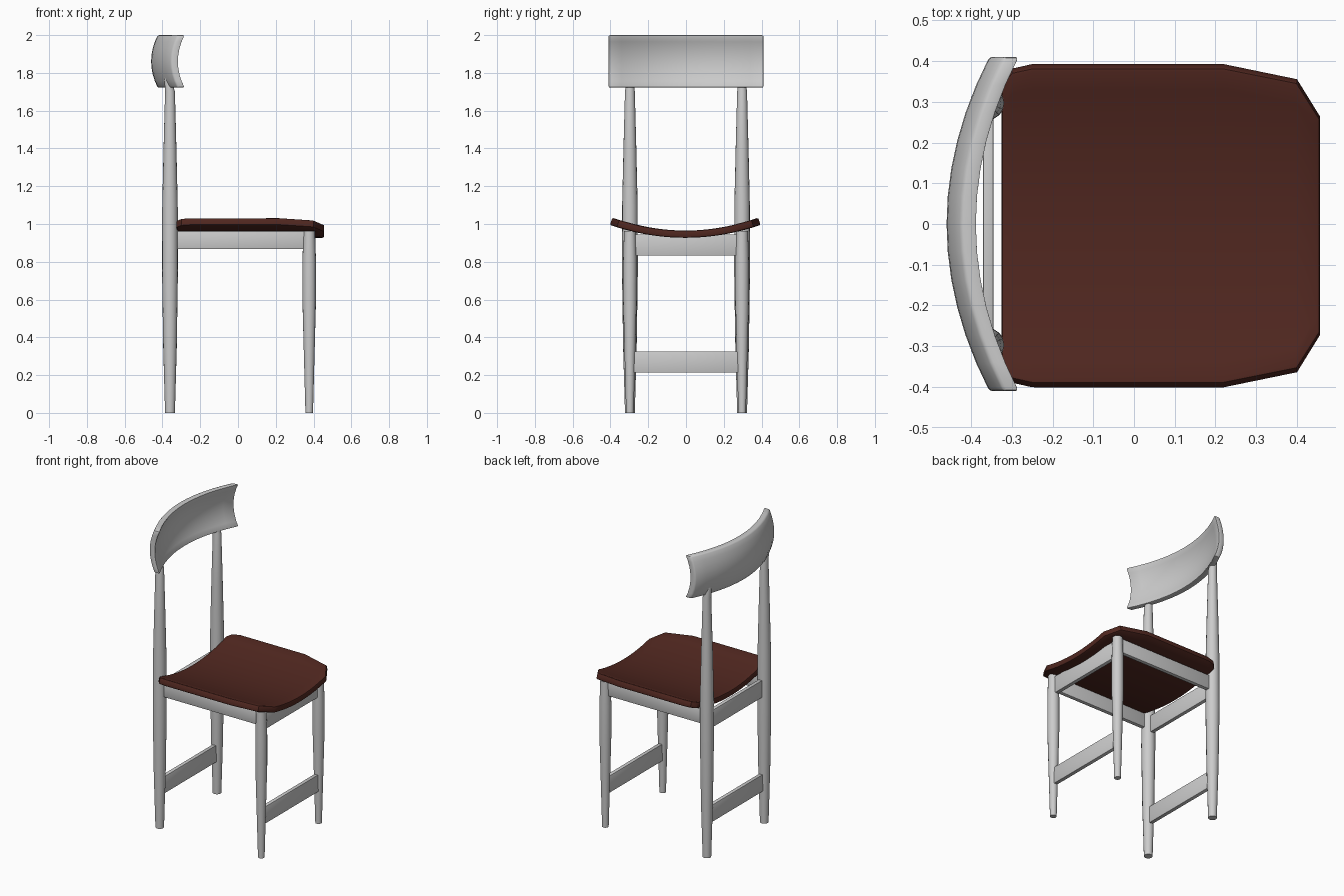
import bpy, bmesh, math
from mathutils import Vector

if "Cube" in bpy.data.objects:
    bpy.data.objects.remove(bpy.data.objects["Cube"])


def finish(bm, name, bevel=0.0, angle=35):
    """Bevel the hard edges, then turn the bmesh into a shaded object."""
    bmesh.ops.recalc_face_normals(bm, faces=bm.faces[:])
    if bevel:
        hard = [e for e in bm.edges if e.calc_face_angle(0) > math.radians(55)]
        bmesh.ops.bevel(bm, geom=hard, offset=bevel, segments=2, profile=0.5,
                        affect='EDGES', clamp_overlap=True)
    me = bpy.data.meshes.new(name)
    bm.to_mesh(me)
    bm.free()
    ob = bpy.data.objects.new(name, me)
    bpy.context.collection.objects.link(ob)
    bpy.ops.object.select_all(action='DESELECT')
    ob.select_set(True)
    bpy.context.view_layer.objects.active = ob
    bpy.ops.object.shade_smooth_by_angle(angle=math.radians(angle))
    return ob


def slab(name, rows, offset, bevel):
    """Thick panel: a grid of points extruded by a per-point offset."""
    bm = bmesh.new()
    grid = [[bm.verts.new(p) for p in row] for row in rows]
    for a, b in zip(grid, grid[1:]):
        for i in range(len(a) - 1):
            bm.faces.new((a[i], b[i], b[i + 1], a[i + 1]))
    res = bmesh.ops.extrude_face_region(bm, geom=bm.faces[:], use_keep_orig=True)
    for v in res['geom']:
        if isinstance(v, bmesh.types.BMVert):
            v.co += Vector(offset(v.co))
    return finish(bm, name, bevel)


def turned(name, y, profile, sides=16):
    """Round tapered post from (x, z, radius) rings."""
    bm = bmesh.new()
    rings = []
    for x, z, r in profile:
        rings.append([bm.verts.new((x + r * math.cos(2 * math.pi * k / sides),
                                    y + r * math.sin(2 * math.pi * k / sides), z))
                      for k in range(sides)])
    for a, b in zip(rings, rings[1:]):
        for k in range(sides):
            n = (k + 1) % sides
            bm.faces.new((a[k], a[n], b[n], b[k]))
    bm.faces.new(rings[0])
    bm.faces.new(rings[-1])
    return finish(bm, name)


def rail(name, lo, hi):
    """Straight rail with softened edges between two corners."""
    bm = bmesh.new()
    bmesh.ops.create_cube(bm, size=1)
    for v in bm.verts:
        v.co = [(l + h) / 2 + c * (h - l) for l, h, c in zip(lo, hi, v.co)]
    return finish(bm, name, 0.004)


# Dished seat with clipped corners
outline = [(-0.325, 0.345), (-0.30, 0.375), (-0.25, 0.386), (0.22, 0.386),
           (0.40, 0.35), (0.456, 0.262)]
N = 14
seat_rows = []
for x, w in outline:
    ys = [w * (2 * i / N - 1) for i in range(N + 1)]
    seat_rows.append([(x, y - 0.004, 0.965 + 0.068 * (y / 0.386) ** 2) for y in ys])
seat = slab("seat", seat_rows, lambda c: (0, 0.034 * c.y, -0.038), 0.008)
brown = bpy.data.materials.new("dark_brown")
brown.diffuse_color = (0.08, 0.02, 0.014, 1)
brown.use_nodes = True
brown.node_tree.nodes["Principled BSDF"].inputs["Base Color"].default_value = brown.diffuse_color
seat.data.materials.append(brown)

# Backrest, curved both across and vertically
back_rows = []
for j in range(9):
    t = j / 4 - 1
    back_rows.append([(-0.385 - 0.035 * (1 - t * t) + 0.105 * s * s,
                       0.41 * s, 1.861 + 0.139 * t)
                      for s in [i / 6 - 1 for i in range(13)]])
slab("backrest", back_rows, lambda c: (-0.04, 0, 0), 0.008)

# Legs and side rails, one set per side
rear = [(-0.36, 0, 0.026), (-0.36, 0.35, 0.036), (-0.36, 0.75, 0.042),
        (-0.36, 1.10, 0.041), (-0.36, 1.40, 0.034), (-0.36, 1.70, 0.026),
        (-0.372, 1.775, 0.018)]
front = [(0.377, 0, 0.02), (0.377, 0.30, 0.028), (0.377, 0.60, 0.036),
         (0.377, 0.80, 0.036), (0.377, 0.962, 0.031)]
for side, s in (("left", 1), ("right", -1)):
    turned("rear_post_" + side, s * 0.297, rear)
    turned("front_leg_" + side, s * 0.297, front)
    rail("side_rail_" + side, (-0.34, s * 0.297 - 0.013, 0.867),
         (0.36, s * 0.297 + 0.013, 0.962))

# Cross rails under the seat and low stretchers
for end, x in (("front", 0.377), ("rear", -0.358)):
    rail(end + "_seat_rail", (x - 0.013, -0.28, 0.832), (x + 0.013, 0.28, 0.945))
    rail(end + "_stretcher", (x - 0.013, -0.28, 0.213), (x + 0.013, 0.28, 0.325))
